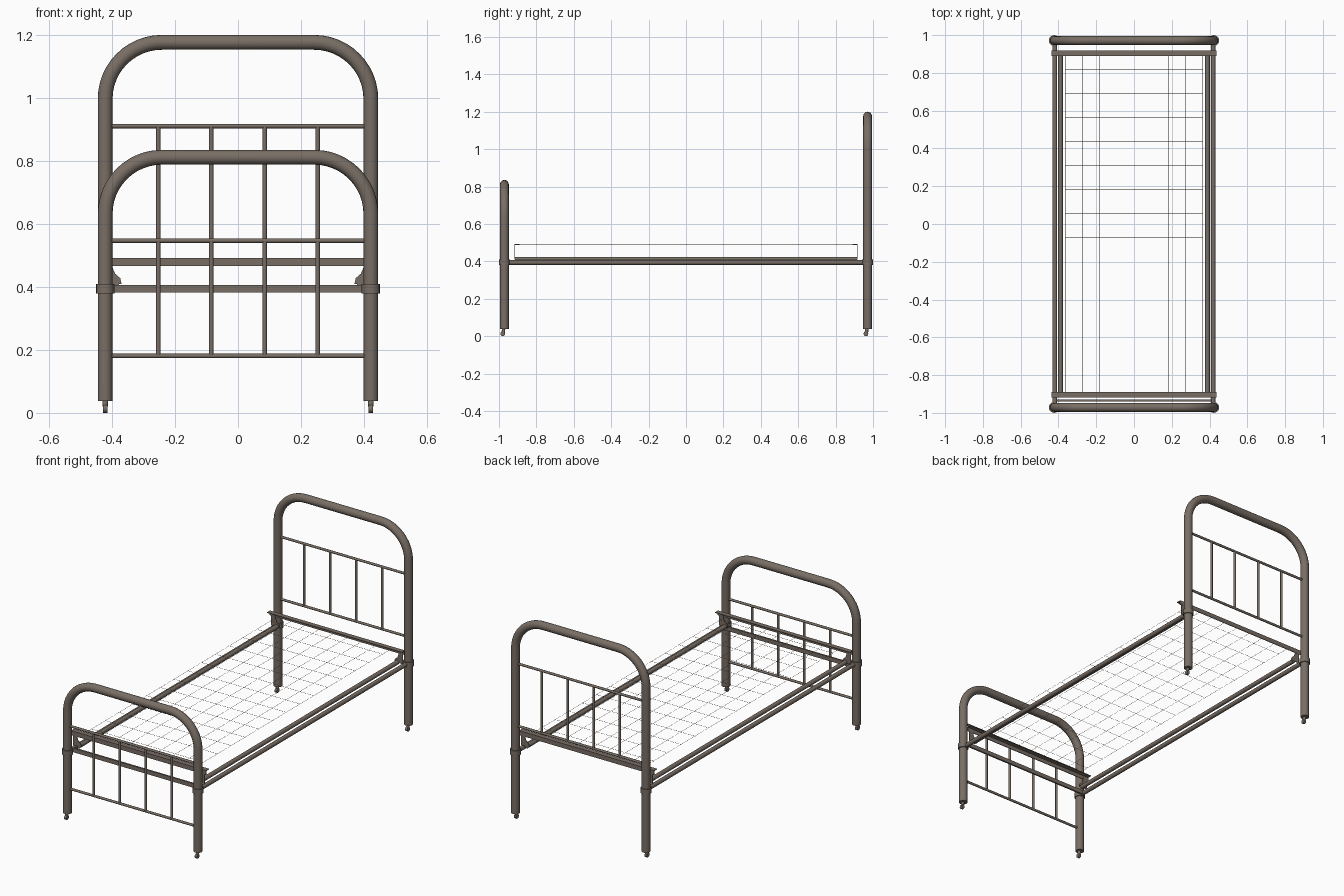
import bpy, math
from mathutils import Vector

if "Cube" in bpy.data.objects:
    bpy.data.objects.remove(bpy.data.objects["Cube"])

IRON = bpy.data.materials.new("brown grey iron")
IRON.diffuse_color = (0.19, 0.156, 0.13, 1)
IRON.use_nodes = True
IRON.node_tree.nodes["Principled BSDF"].inputs["Base Color"].default_value = IRON.diffuse_color

def activate(ob):
    bpy.ops.object.select_all(action='DESELECT')
    ob.select_set(True)
    bpy.context.view_layer.objects.active = ob

def tube(name, paths, r, res=4):
    """Round tubes swept along one or more point lists."""
    cu = bpy.data.curves.new(name, 'CURVE')
    cu.dimensions = '3D'
    cu.bevel_depth, cu.bevel_resolution, cu.use_fill_caps = r, res, True
    for pts in paths:
        s = cu.splines.new('POLY')
        s.points.add(len(pts) - 1)
        for p, co in zip(s.points, pts):
            p.co = (*co, 1)
    ob = bpy.data.objects.new(name, cu)
    bpy.context.collection.objects.link(ob)
    activate(ob)
    bpy.ops.object.convert(target='MESH')
    ob = bpy.context.object
    ob.name = name
    ob.data.materials.clear()
    ob.data.materials.append(IRON)
    bpy.ops.object.shade_smooth_by_angle(angle=math.radians(40))
    return ob

def prism(name, profile, direction):
    """Extrude a closed 3D outline along a direction."""
    n = len(profile)
    v = [Vector(p) for p in profile]
    v += [p + Vector(direction) for p in v]
    f = [tuple(range(n))[::-1], tuple(range(n, 2 * n))]
    f += [(i, (i + 1) % n, n + (i + 1) % n, n + i) for i in range(n)]
    me = bpy.data.meshes.new(name)
    me.from_pydata(v, [], f)
    me.materials.append(IRON)
    ob = bpy.data.objects.new(name, me)
    bpy.context.collection.objects.link(ob)
    activate(ob)
    bpy.ops.object.mode_set(mode='EDIT')
    bpy.ops.mesh.select_all(action='SELECT')
    bpy.ops.mesh.normals_make_consistent(inside=False)
    bpy.ops.object.mode_set(mode='OBJECT')
    return ob

def arch(y, top, rad, x=0.422, z0=0.038):
    """Leg, rounded corner, top, rounded corner, leg."""
    pts = [(-x, y, z0)]
    for cx, a0 in ((-x + rad, 180), (x - rad, 90)):
        for i in range(13):
            a = math.radians(a0 - 90 * i / 12)
            pts.append((cx + rad * math.cos(a), y, top - rad + rad * math.sin(a)))
    return pts + [(x, y, z0)]

# Head and foot frames with their spindle panels
for name, y, top, lo, hi in (("headboard", 0.971, 1.177, 0.547, 0.911),
                             ("footboard", -0.971, 0.812, 0.181, 0.547)):
    tube(name + "_frame", [arch(y, top, 0.18)], 0.0235, 6)
    tube(name + "_rails", [[(-0.42, y, z), (0.42, y, z)] for z in (lo, hi)], 0.007)
    tube(name + "_spindles", [[(x, y, lo), (x, y, hi)]
                              for x in (-0.253, -0.085, 0.085, 0.253)], 0.007)
    s = 1 if y > 0 else -1
    # Collars and casters on both legs
    for side in (-1, 1):
        x = side * 0.422
        tube(name + "_collar", [[(x, y, 0.38), (x, y, 0.41)]], 0.029, 6)
        tube(name + "_caster_stem", [[(x, y - 0.006, 0.02), (x, y - 0.003, 0.05)]], 0.009)
        tube(name + "_caster_wheel", [[(x - 0.007, y - 0.009, 0.013),
                                       (x + 0.007, y - 0.009, 0.013)]], 0.013)
        # Curved gusset between side rail and end rail
        g = [(0.425, 0.41), (0.37, 0.41), (0.374, 0.428), (0.39, 0.442),
             (0.398, 0.46), (0.4, 0.488), (0.425, 0.488)]
        prism(name + "_gusset", [(side * a, s * 0.913, b) for a, b in g], (0, s * 0.004, 0))
    # Angle iron end rail carrying the mesh
    e = [(0.89, 0.492), (0.918, 0.492), (0.918, 0.466), (0.914, 0.466), (0.914, 0.488), (0.89, 0.488)]
    prism(name + "_end_rail", [(-0.436, s * a, b) for a, b in e], (0.872, 0, 0))

# Lower cross bar at the foot
prism("foot_cross_bar", [(-0.41, -0.94, 0.382), (-0.41, -0.93, 0.382),
                         (-0.41, -0.93, 0.406), (-0.41, -0.94, 0.406)], (0.82, 0, 0))

# Side rails: outer tube and inner bar
for side in (-1, 1):
    tube("side_rail", [[(side * 0.419, -0.965, 0.394), (side * 0.419, 0.965, 0.394)]], 0.0125)
    tube("inner_side_rail", [[(side * 0.389, -0.915, 0.412), (side * 0.389, 0.915, 0.412)]], 0.0125)

# Wire mesh
tube("mesh_wires", [[(i * 0.0905, -0.89, 0.489), (i * 0.0905, 0.89, 0.489)] for i in range(-4, 5)]
     + [[(-0.365, 0.69 - i * 0.127, 0.489), (0.365, 0.69 - i * 0.127, 0.489)] for i in range(-1, 13)],
     0.0008, 0)
